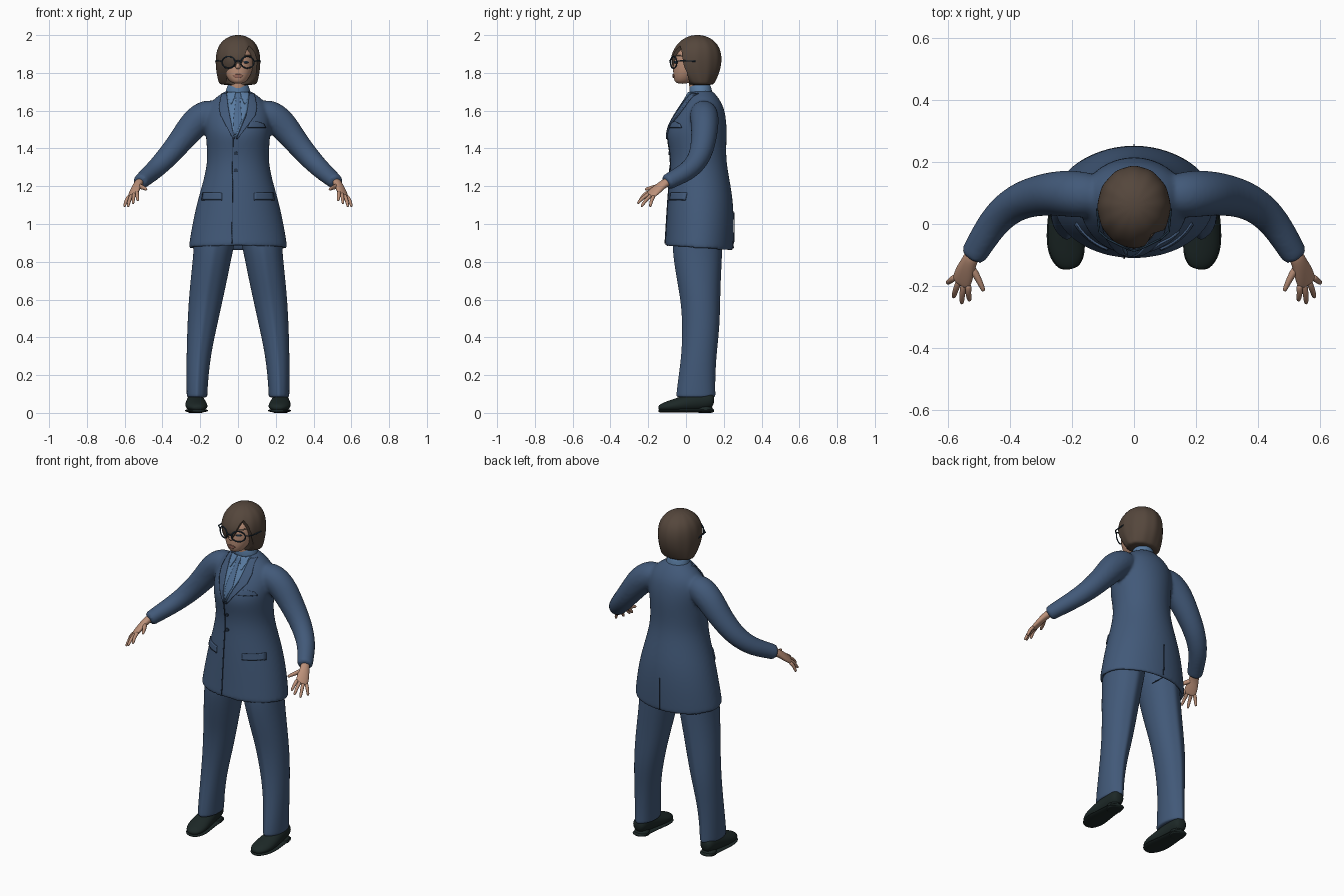
import bpy, bmesh, math
from mathutils import Vector
from mathutils.bvhtree import BVHTree

cube = bpy.data.objects.get("Cube")
if cube:
    bpy.data.objects.remove(cube, do_unlink=True)


def material(name, *rgb):
    m = bpy.data.materials.new(name)
    m.use_nodes = True
    m.diffuse_color = (*rgb, 1)
    m.node_tree.nodes["Principled BSDF"].inputs["Base Color"].default_value = (*rgb, 1)
    return m


SUIT = material("navy suit", .054, .1, .19)
SEAM = material("dark seam", .02, .037, .07)
SHIRT = material("light blue shirt", .1, .2, .36)
TIE = material("blue tie", .075, .15, .28)
SKIN = material("skin", .5, .28, .19)
LIPS = material("lips", .34, .15, .11)
HAIR = material("brown hair", .09, .062, .045)
SHOE = material("black leather", .012, .021, .02)
FRAME = material("glasses frame", .015, .035, .06)


def finish(name, bm, mat, level=0):
    bmesh.ops.recalc_face_normals(bm, faces=bm.faces)
    me = bpy.data.meshes.new(name)
    bm.to_mesh(me)
    bm.free()
    for p in me.polygons:
        p.use_smooth = True
    me.materials.append(mat)
    ob = bpy.data.objects.new(name, me)
    bpy.context.collection.objects.link(ob)
    if level:
        mod = ob.modifiers.new("Subdivision", 'SUBSURF')
        mod.levels = mod.render_levels = level
    return ob


def add_loft(bm, rows, n=24, hint=None, fold=0, ripple=0):
    """Rings (x, y, z, ru, rv); level rings, or square to the path when hint is given."""
    pts = [Vector(r[:3]) for r in rows]
    rings = []
    for i, r in enumerate(rows):
        u, v = Vector((1, 0, 0)), Vector((0, 1, 0))
        if hint:
            t = (pts[min(i + 1, len(pts) - 1)] - pts[max(i - 1, 0)]).normalized()
            u = Vector(hint)
            u = (u - t * u.dot(t)).normalized()
            v = t.cross(u)
        ring = []
        for k in range(n):
            a = 2 * math.pi * k / n
            s = 1 + ripple * math.cos(12 * a)
            push = math.copysign(fold, math.sin(a)) if abs(math.sin(a)) > .99 else 0
            ring.append(bm.verts.new(pts[i] + u * r[3] * s * math.cos(a)
                                     + v * (r[4] * s * math.sin(a) + push)))
        rings.append(ring)
    for a, b in zip(rings, rings[1:]):
        for k in range(n):
            bm.faces.new((a[k], a[(k + 1) % n], b[(k + 1) % n], b[k]))
    bm.faces.new(rings[0])
    bm.faces.new(rings[-1])


def loft(name, rows, mat, level=2, **kw):
    bm = bmesh.new()
    add_loft(bm, rows, **kw)
    return finish(name, bm, mat, level)


def bake(ob, mat):
    dg = bpy.context.evaluated_depsgraph_get()
    me = bpy.data.meshes.new_from_object(ob.evaluated_get(dg))
    ob.modifiers.clear()
    ob.data = me
    me.materials.clear()
    me.materials.append(mat)
    for p in me.polygons:
        p.use_smooth = True
        p.material_index = 0
    me.set_sharp_from_angle(angle=math.radians(50))


def tree(ob):
    bpy.context.view_layer.update()
    return BVHTree.FromObject(ob, bpy.context.evaluated_depsgraph_get())


def patch(name, rows, mat, target, lift=.003, thick=.005, side=-1, steps=6, cols=8):
    """Thin plate of rows (z, x0, x1) laid on the target's front (-1) or back (+1)."""
    bm = bmesh.new()
    grid, y = [], .03
    lines = [[p + (q - p) * k / steps for p, q in zip(a, b)]
             for a, b in zip(rows, rows[1:]) for k in range(steps)] + [rows[-1]]
    for z, x0, x1 in reversed(lines):
        line = []
        for c in range(cols + 1):
            x = x0 + (x1 - x0) * c / cols
            hit = target.ray_cast(Vector((x, side, z)), Vector((0, -side, 0)))[0]
            y = hit.y if hit else y
            line.append(bm.verts.new((x, y + side * lift, z)))
        grid.append(line)
    for a, b in zip(grid, grid[1:]):
        for c in range(cols):
            bm.faces.new((a[c], a[c + 1], b[c + 1], b[c]))
    ob = finish(name, bm, mat)
    mod = ob.modifiers.new("Thickness", 'SOLIDIFY')
    mod.thickness, mod.offset = thick, 0
    return ob


def flip(rows, s):
    return [(r[0] * s, *r[1:]) for r in rows]


SIDES = (("left", 1), ("right", -1))

# Jacket: hollow-bottomed body and both sleeves fused together
torso = [(0, .068, 1.0, .20, .13), (0, .068, .88, .238, .158), (0, .068, .88, .262, .181),
         (0, .07, .90, .261, .181), (0, .075, 1.0, .243, .18), (0, .076, 1.12, .216, .174),
         (0, .072, 1.22, .186, .162), (0, .067, 1.32, .163, .148), (0, .062, 1.40, .165, .151),
         (0, .055, 1.48, .172, .162), (0, .069, 1.55, .178, .145), (0, .085, 1.62, .165, .116),
         (0, .088, 1.668, .122, .085), (0, .083, 1.695, .08, .066), (0, .08, 1.71, .06, .055)]
sleeve = [(.09, .09, 1.60, .06, .06), (.17, .095, 1.585, .078, .08), (.235, .1, 1.53, .074, .08),
          (.295, .095, 1.45, .068, .067), (.375, .075, 1.353, .06, .059),
          (.443, .02, 1.285, .053, .051), (.485, -.045, 1.25, .048, .046),
          (.515, -.095, 1.224, .044, .041), (.522, -.108, 1.217, .044, .041)]
bm = bmesh.new()
add_loft(bm, torso, n=32)
for v in bm.verts:
    if v.co.z < .95:
        v.co.z -= .07 * (v.co.y + .11)
for _, s in SIDES:
    add_loft(bm, flip(sleeve, s), hint=(0, 1, 0))
jacket = finish("jacket", bm, SUIT, 2)
remesh = jacket.modifiers.new("Fuse", 'REMESH')
remesh.mode, remesh.voxel_size = 'VOXEL', .009
soften = jacket.modifiers.new("Soften", 'SMOOTH')
soften.factor, soften.iterations = .5, 8
bake(jacket, SUIT)
cloth = tree(jacket)

# Shirt front, tie, lapels and collar
patch("shirt_front", [(1.695, -.062, .062), (1.60, -.048, .05), (1.46, -.022, -.008)], SHIRT, cloth)
patch("tie", [(1.69, -.017, .017), (1.66, -.011, .011), (1.55, -.024, .02), (1.475, -.02, -.01)],
      TIE, cloth, lift=.006)
for side, s in SIDES:
    c = -.014
    patch(side + "_lapel", [(1.69, s * .06, s * .085), (1.62, s * .052, s * .1),
                            (1.575, s * .044, s * .092), (1.45, c + s * .004, c + s * .012)],
          SUIT, cloth, lift=.005, thick=.008)
    patch(side + "_collar_point", [(1.697, s * .012, s * .056), (1.67, s * .018, s * .054),
                                   (1.635, s * .034, s * .04)], SHIRT, cloth, lift=.008)
loft("shirt_collar", [(0, .08, 1.67, .072, .064), (0, .077, 1.71, .064, .06),
                      (0, .075, 1.735, .056, .056), (0, .075, 1.737, .048, .048)], SHIRT)

# Jacket seams, pockets and buttons
patch("front_seam", [(1.46, -.029, -.025), (.885, -.034, -.03)], SEAM, cloth, thick=.004, steps=40, cols=1)
patch("back_vent", [(1.06, -.002, .002), (.87, -.002, .002)], SEAM, cloth, thick=.004, side=1, steps=20, cols=1)
for side, s in SIDES:
    patch(side + "_pocket_flap", [(1.165, s * .085, s * .185), (1.13, s * .085, s * .19)], SUIT, cloth, thick=.008)
    patch(side + "_pocket_seam", [(1.13, s * .085, s * .19), (1.125, s * .085, s * .19)], SEAM, cloth, thick=.006)
patch("pocket_square", [(1.542, .085, .1), (1.53, .06, .135), (1.512, .05, .145)], SUIT, cloth, thick=.008)
patch("breast_pocket_seam", [(1.514, .05, .145), (1.509, .05, .145)], SEAM, cloth, thick=.006)
for name, z in (("upper_button", 1.375), ("lower_button", 1.285)):
    patch(name, [(z + .009, -.016, -.008), (z + .005, -.021, -.003),
                 (z - .005, -.021, -.003), (z - .009, -.016, -.008)], SEAM, cloth, thick=.007)

# Trousers with pressed creases, shoes and hands
leg = [(.115, .065, 1.02, .105, .12), (.122, .062, .93, .112, .128), (.132, .06, .85, .104, .128),
       (.155, .068, .70, .097, .112), (.172, .077, .59, .09, .1), (.191, .08, .45, .078, .094),
       (.209, .068, .30, .064, .088), (.216, .055, .16, .057, .095), (.217, .052, .09, .055, .1),
       (.217, .052, .08, .054, .099)]
upper = [(.224, .15, .065, .026, .025), (.224, .125, .068, .043, .05), (.224, .06, .062, .046, .052),
         (.224, -.02, .046, .057, .042), (.218, -.08, .036, .06, .032),
         (.211, -.122, .03, .046, .023), (.207, -.147, .025, .022, .012)]
sole = [(x, y, .012, w + .004, .011) for x, y, z, w, h in upper]
palm = [(.515, -.09, 1.228, .027, .024), (.532, -.122, 1.21, .026, .02), (.545, -.155, 1.182, .035, .018),
        (.556, -.185, 1.157, .036, .014), (.559, -.195, 1.149, .032, .011)]
across = Vector((.78, .47, -.42))
tips = [("index", -.026, (.53, -.247, 1.122)), ("middle", -.009, (.555, -.257, 1.107)),
        ("ring", .009, (.582, -.237, 1.09)), ("little", .026, (.602, -.19, 1.09))]
for side, s in SIDES:
    loft(side + "_trouser_leg", flip(leg, s), SUIT, fold=.007)
    loft(side + "_shoe", flip(upper, s), SHOE, n=20, hint=(1, 0, 0))
    loft(side + "_shoe_sole", flip(sole, s), SHOE, n=16, hint=(1, 0, 0))
    loft(side + "_shoe_heel", flip([(.224, .1, .0, .042, .042), (.224, .1, .003, .043, .043),
                                    (.224, .1, .04, .044, .045)], s), SHOE)
    hint = (across.x * s, across.y, across.z)
    loft(side + "_palm", flip(palm, s), SKIN, n=16, hint=hint)
    for name, off, tip in tips:
        base = Vector((.554, -.181, 1.16)) + across * off
        tip = Vector(tip)
        path = []
        for f, r in ((0, .011), (.3, .0105), (.6, .0095), (.9, .008), (1, .005)):
            p = base.lerp(tip, f) + Vector((.3, -.3, .9)) * .008 * math.sin(math.pi * f)
            path.append((*p, r, r))
        loft(f"{side}_{name}_finger", flip(path, s), SKIN, level=1, n=10, hint=hint)
    thumb = [(.532, -.13, 1.203, .014, .013), (.512, -.158, 1.197, .014, .013),
             (.497, -.188, 1.19, .011, .01), (.487, -.21, 1.185, .009, .008), (.484, -.217, 1.183, .005, .005)]
    loft(side + "_thumb", flip(thumb, s), SKIN, level=1, n=10, hint=(0, 0, 1))

# Head, neck and facial features
head = loft("head", [(0, -.02, 1.742, .026, .03), (0, -.01, 1.76, .05, .054), (0, .002, 1.80, .073, .071),
                     (0, .02, 1.85, .084, .089), (0, .035, 1.90, .086, .098), (0, .05, 1.94, .075, .085),
                     (0, .055, 1.97, .045, .05)], SKIN)
loft("neck", [(0, .07, 1.66, .048, .046), (0, .062, 1.73, .045, .045), (0, .055, 1.80, .046, .046)], SKIN)
loft("nose", [(0, -.06, 1.872, .007, .006), (0, -.067, 1.842, .011, .014),
              (0, -.066, 1.828, .015, .016), (0, -.06, 1.819, .01, .01)], SKIN, n=12)
face = tree(head)
patch("mouth", [(1.793, -.014, .014), (1.784, -.026, .026), (1.774, -.014, .014)], LIPS, face)
for side, s in SIDES:
    patch(side + "_eye", [(1.863, s * .036, s * .048), (1.857, s * .028, s * .058),
                          (1.851, s * .034, s * .05)], FRAME, face, lift=.001, thick=.003)
    patch(side + "_eyebrow", [(1.893, s * .028, s * .066), (1.886, s * .024, s * .07)],
          HAIR, face, lift=.001, thick=.004)

# Bobbed hair with a swept fringe, opened over the face
hair = loft("hair", [(0, .08, 1.735, .092, .062), (0, .075, 1.745, .101, .075), (0, .062, 1.80, .114, .115),
                     (0, .053, 1.86, .119, .136), (0, .056, 1.91, .114, .129), (0, .06, 1.95, .099, .108),
                     (0, .06, 1.982, .069, .075), (0, .06, 2.001, .024, .026)], HAIR, n=72, ripple=.008)
opening = [(.06, 1.95), (.085, 1.92), (.1, 1.87), (.098, 1.79), (.08, 1.70), (-.07, 1.70),
           (-.06, 1.77), (-.045, 1.785), (.0, 1.815), (.028, 1.865), (.048, 1.925)]
bm = bmesh.new()
front = bm.faces.new([bm.verts.new((x, -.3, z)) for x, z in opening])
for v in [g for g in bmesh.ops.extrude_face_region(bm, geom=[front])["geom"]
          if isinstance(g, bmesh.types.BMVert)]:
    v.co.y = -.02 + (1.90 - v.co.z) * .25
cutter = finish("face_opening_cutter", bm, HAIR)
cutter.hide_render = True
cut = hair.modifiers.new("Opening", 'BOOLEAN')
cut.operation, cut.object = 'DIFFERENCE', cutter
bake(hair, HAIR)
bpy.data.objects.remove(cutter, do_unlink=True)


# Glasses: round rims, bridge and temples
def wire(name, points, cyclic=False):
    cu = bpy.data.curves.new(name, 'CURVE')
    cu.dimensions, cu.bevel_depth, cu.bevel_resolution = '3D', .0035, 2
    sp = cu.splines.new('POLY')
    sp.points.add(len(points) - 1)
    for p, co in zip(sp.points, points):
        p.co = (*co, 1)
    sp.use_cyclic_u = cyclic
    cu.materials.append(FRAME)
    bpy.context.collection.objects.link(bpy.data.objects.new(name, cu))


for side, s in SIDES:
    ring = [2 * math.pi * k / 28 for k in range(28)]
    wire(side + "_glasses_rim", [(s * (.05 + .035 * math.cos(a)), -.066 + .017 * math.cos(a),
                                  1.856 + .031 * math.sin(a)) for a in ring], True)
    wire(side + "_glasses_temple", [(s * .085, -.049, 1.862), (s * .112, -.025, 1.864), (s * .119, .05, 1.862)])
wire("glasses_bridge", [(-.016, -.082, 1.86), (0, -.086, 1.864), (.016, -.082, 1.86)])
